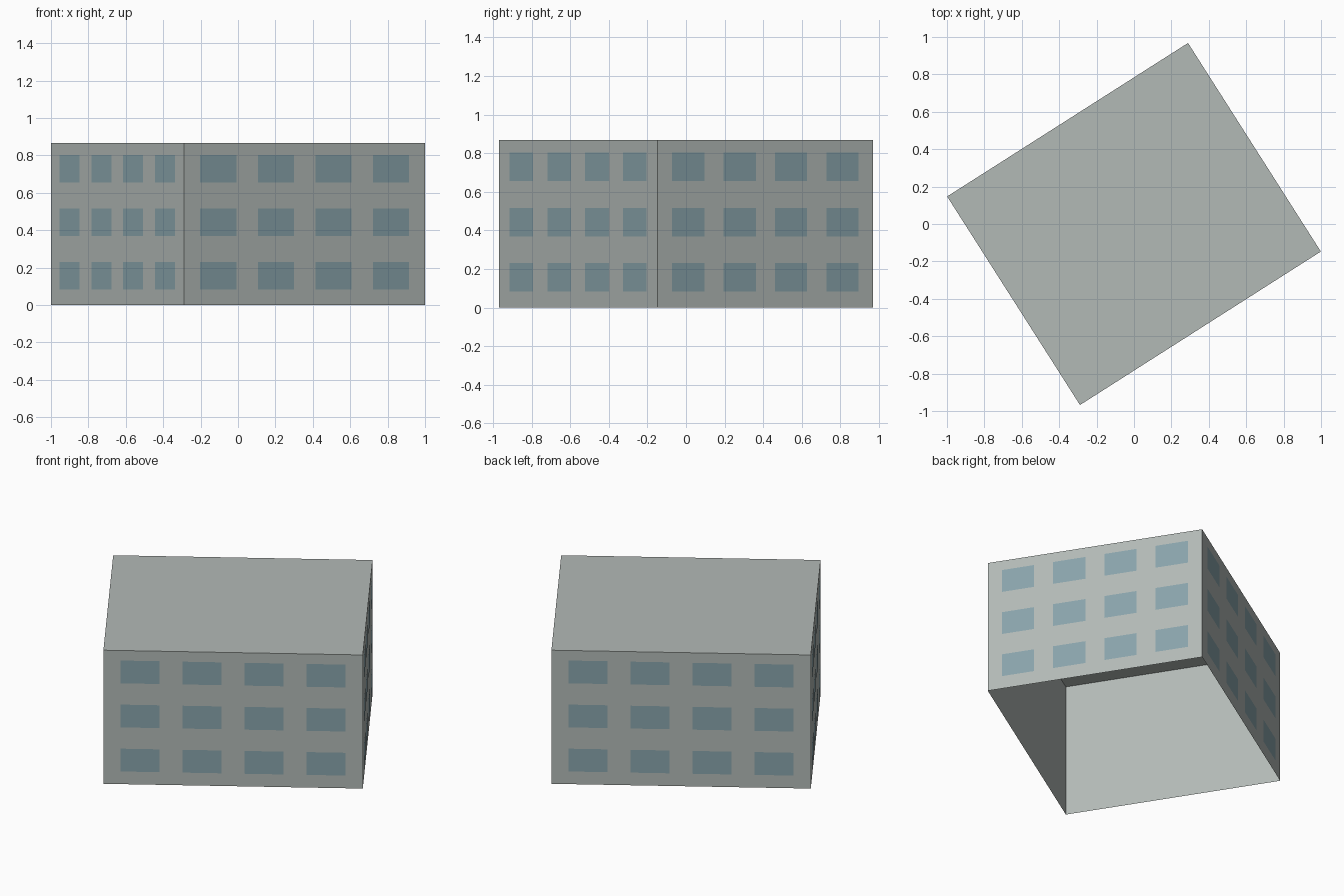
import bpy, bmesh
from math import radians, pi
from mathutils import Matrix, Vector

if "Cube" in bpy.data.objects:
    bpy.data.objects.remove(bpy.data.objects["Cube"], do_unlink=True)

LENGTH, DEPTH, HEIGHT = 1.527, 1.322, 0.867
TURN = Matrix.Rotation(radians(32.5), 4, 'Z')
ROWS, COLUMNS = 3, 4


def material(name, rgb):
    mat = bpy.data.materials.new(name)
    mat.use_nodes = True
    mat.diffuse_color = (*rgb, 1)
    mat.node_tree.nodes["Principled BSDF"].inputs["Base Color"].default_value = (*rgb, 1)
    return mat


def add_object(name, bm, mat):
    mesh = bpy.data.meshes.new(name)
    bm.to_mesh(mesh)
    bm.free()
    mesh.materials.append(mat)
    obj = bpy.data.objects.new(name, mesh)
    obj.matrix_world = TURN
    bpy.context.collection.objects.link(obj)
    return obj


concrete = material("grey concrete", (0.45, 0.49, 0.47))
glass = material("blue grey glass", (0.25, 0.37, 0.41))

# Building shell: thin walls and flat roof, open underneath
bm = bmesh.new()
bmesh.ops.create_cube(bm, size=1, matrix=Matrix.Translation((0, 0, HEIGHT / 2))
                      @ Matrix.Diagonal((LENGTH, DEPTH, HEIGHT, 1)))
floor = [f for f in bm.faces if f.normal.z < -0.9]
bmesh.ops.delete(bm, geom=floor, context='FACES')
add_object("building_shell", bm, concrete)


# Window panes: a grid of flat plates just proud of each wall
def add_windows(name, width, distance, angle):
    bm = bmesh.new()
    spin = Matrix.Rotation(angle, 4, 'Z')
    for col in range(COLUMNS):
        x = (col - (COLUMNS - 1) / 2) * 0.239 * width
        half = 0.075 * width
        for row in range(ROWS):
            low = 0.083 + row * 0.286
            high = low + 0.148
            corners = [(x - half, low), (x + half, low), (x + half, high), (x - half, high)]
            bm.faces.new([bm.verts.new(spin @ Vector((u, -distance - 0.002, z)))
                          for u, z in corners])
    add_object(name, bm, glass)


add_windows("front_windows", LENGTH, DEPTH / 2, 0)
add_windows("left_windows", DEPTH, LENGTH / 2, pi / 2)
add_windows("back_windows", LENGTH, DEPTH / 2, pi)
add_windows("right_windows", DEPTH, LENGTH / 2, -pi / 2)
